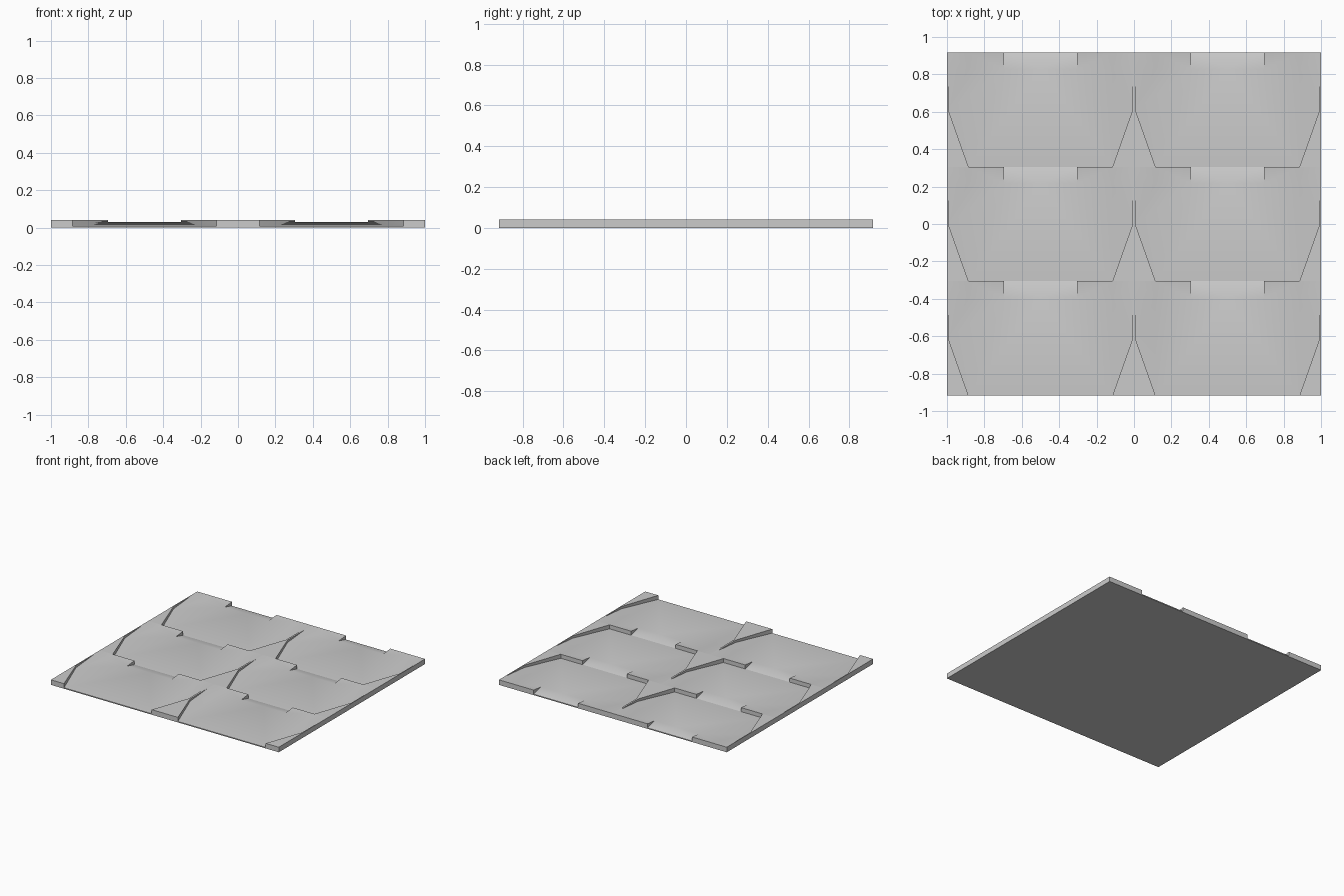
import bpy
import bmesh
import math
from mathutils import Vector

cube = bpy.data.objects.get("Cube")
if cube:
    bpy.data.objects.remove(cube, do_unlink=True)

ROWS, COLS = 3, 2
DEPTH = 0.917                    # half depth of the panel
PITCH = 2 * DEPTH / ROWS         # tile length
LOW, CREST, TOP = 0.008, 0.031, 0.04
NOTCH, NOSE, EDGE, HALF = 0.195, 0.385, 0.493, 0.5   # half widths in a tile
BEND, RISE = 0.305, 0.522        # lengths along a tile

UP, BACK, FRONT = Vector((0, 0, 1)), Vector((0, 1, 0)), Vector((0, -1, 0))
bm = bmesh.new()


def face(points, facing=UP):
    f = bm.faces.new([bm.verts.new(p) for p in points])
    f.normal_update()
    if f.normal.dot(facing) < 0:
        f.normal_flip()


def half_tile(cx, y0, side, first, last):
    """One half of a rising tile, with its walls and the raised seam beside it."""
    b, c, d = BEND, RISE, PITCH
    hb = LOW + (CREST - LOW) * b / c

    def add(points, facing=UP):
        face([(cx + side * u, y0 + v, z) for u, v, z in points], facing)

    inward = Vector((-side, 0, 0))
    # sloping top
    add([(0, 0, LOW), (NOSE, 0, LOW), (EDGE, b, hb), (NOSE, c, CREST), (NOTCH, c, CREST), (0, c, CREST)])
    add([(EDGE, b, hb), (EDGE, c, TOP), (NOSE, c, CREST)])
    add([(NOTCH, c, CREST), (NOSE, c, CREST), (NOSE, d, TOP), (NOTCH, d, TOP)])
    add([(NOSE, c, CREST), (EDGE, c, TOP), (EDGE, d, TOP), (NOSE, d, TOP)])
    # notch ramp and its cheek
    add([(0, c, CREST), (NOTCH, c, CREST), (NOTCH, d, LOW), (0, d, LOW)])
    add([(NOTCH, c, CREST), (NOTCH, d, TOP), (NOTCH, d, LOW)], inward)
    # step at the back of the tile
    add([(NOTCH, d, LOW), (NOSE, d, LOW), (NOSE, d, TOP), (NOTCH, d, TOP)], BACK)
    # walls along the seam
    add([(NOSE, 0, LOW), (NOSE, 0, TOP), (EDGE, b, TOP), (EDGE, b, hb)], inward)
    add([(EDGE, b, hb), (EDGE, b, TOP), (EDGE, c, TOP)], inward)
    # seam top
    add([(NOSE, 0, TOP), (HALF, 0, TOP), (HALF, b, TOP), (EDGE, b, TOP)])
    add([(EDGE, b, TOP), (HALF, b, TOP), (HALF, c, TOP), (EDGE, c, TOP)])
    add([(EDGE, c, TOP), (HALF, c, TOP), (HALF, d, TOP), (EDGE, d, TOP)])
    # seam ends on the panel border
    for wanted, v, facing in ((first, 0, FRONT), (last, d, BACK)):
        if wanted:
            add([(NOSE, v, LOW), (HALF, v, LOW), (HALF, v, TOP), (NOSE, v, TOP)], facing)


for row in range(ROWS):
    for col in range(COLS):
        for side in (-1, 1):
            half_tile(col - 0.5, -DEPTH + row * PITCH, side, row == 0, row == ROWS - 1)

# Border and underside of the panel
for s in (-1, 1):
    face([(s, -DEPTH, 0), (s, DEPTH, 0), (s, DEPTH, TOP), (s, -DEPTH, TOP)], Vector((s, 0, 0)))
    y = s * DEPTH
    face([(-1, y, 0), (1, y, 0), (1, y, LOW), (-1, y, LOW)], BACK * s)
face([(-1, -DEPTH, 0), (1, -DEPTH, 0), (1, DEPTH, 0), (-1, DEPTH, 0)], -UP)
bmesh.ops.remove_doubles(bm, verts=bm.verts[:], dist=0.0005)

mesh = bpy.data.meshes.new("tiled_panel")
bm.to_mesh(mesh)
bm.free()
panel = bpy.data.objects.new("tiled_panel", mesh)
bpy.context.collection.objects.link(panel)

# Single grey material
grey = bpy.data.materials.new("light_grey")
grey.use_nodes = True
colour = (0.6, 0.6, 0.6, 1)
grey.diffuse_color = colour
grey.node_tree.nodes["Principled BSDF"].inputs["Base Color"].default_value = colour
mesh.materials.append(grey)

bpy.ops.object.select_all(action="DESELECT")
panel.select_set(True)
bpy.context.view_layer.objects.active = panel
bpy.ops.object.shade_smooth_by_angle(angle=math.radians(30))
